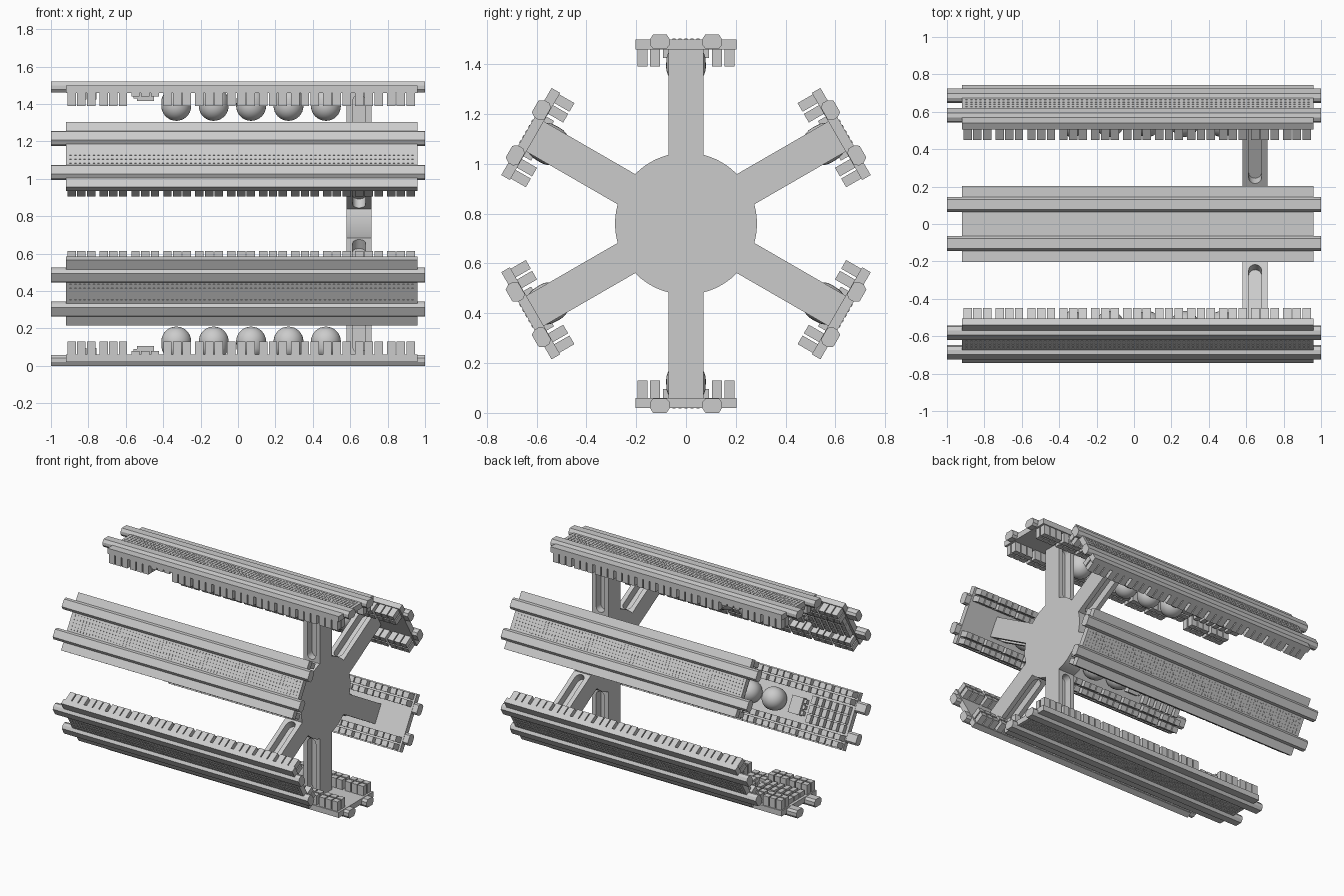
import bpy, bmesh, math
from mathutils import Matrix, Vector

if "Cube" in bpy.data.objects:
    bpy.data.objects.remove(bpy.data.objects["Cube"], do_unlink=True)

grey = bpy.data.materials.new("light_grey")
grey.use_nodes = True
colour = (0.6, 0.6, 0.6, 1)
grey.diffuse_color = colour
grey.node_tree.nodes["Principled BSDF"].inputs["Base Color"].default_value = colour

CENTRE = Vector((0, 0, 0.76))
X_MIN, X_MAX = -0.92, 0.96


def box(bm, x0, x1, y0, y1, z0, z1):
    size = Matrix.Diagonal((x1 - x0, y1 - y0, z1 - z0, 1))
    place = Matrix.Translation(((x0 + x1) / 2, (y0 + y1) / 2, (z0 + z1) / 2))
    bmesh.ops.create_cube(bm, size=1, matrix=place @ size)


def prism(bm, points, offset):
    """Extrude a closed outline along an offset."""
    face = bm.faces.new([bm.verts.new(p) for p in points])
    out = bmesh.ops.extrude_face_region(bm, geom=[face])
    moved = [v for v in out["geom"] if isinstance(v, bmesh.types.BMVert)]
    bmesh.ops.translate(bm, verts=moved, vec=offset)


def to_mesh(bm, name):
    bmesh.ops.recalc_face_normals(bm, faces=bm.faces)
    mesh = bpy.data.meshes.new(name)
    bm.to_mesh(mesh)
    bm.free()
    mesh.materials.append(grey)
    return mesh


def add(name, mesh, angle=0):
    ob = bpy.data.objects.new(name, mesh)
    bpy.context.collection.objects.link(ob)
    ob.matrix_world = Matrix.Translation(CENTRE) @ Matrix.Rotation(angle, 4, 'X')
    return ob


# Deck with two rails running past its ends
bm = bmesh.new()
box(bm, X_MIN, X_MAX, -0.202, 0.202, 0.70, 0.74)
for side in (-1, 1):
    outline = [(-0.04, 0.74), (-0.027, 0.76), (0.027, 0.76),
               (0.04, 0.74), (0.04, 0.718), (0.027, 0.702), (-0.027, 0.702), (-0.04, 0.718)]
    prism(bm, [(-1, side * 0.105 + y, z) for y, z in outline], (2, 0, 0))
deck = to_mesh(bm, "deck")

# Fine grip studs between the rails
bm = bmesh.new()
for i in range(75):
    for j in range(5):
        x, y = X_MIN + 0.02 + i * 0.0247, (j - 2) * 0.024
        box(bm, x, x + 0.011, y - 0.006, y + 0.006, 0.739, 0.743)
studs = to_mesh(bm, "grip_studs")


# Twin rows of teeth under each edge, in groups of three
def make_teeth(short_group):
    bm = bmesh.new()
    for group in range(11):
        low = 0.68 if group == short_group else 0.63
        for tooth in range(3):
            x = X_MIN + 0.008 + group * 0.1708 + tooth * 0.052
            for side in (-1, 1):
                for y in (0.125, 0.175):
                    box(bm, x, x + 0.045, side * y - 0.02, side * y + 0.02, low, 0.705)
    return to_mesh(bm, "teeth")


teeth = make_teeth(None)
notched_teeth = make_teeth(2)

# Cross slats and a small block at the open end
bm = bmesh.new()
for i in range(6):
    x = -0.90 + i * 0.054
    for y in (-0.064, 0, 0.064):
        box(bm, x, x + 0.035, y - 0.028, y + 0.028, 0.665, 0.705)
box(bm, -0.54, -0.45, -0.06, 0.06, 0.655, 0.705)
for y in (-0.04, 0, 0.04):
    box(bm, -0.56, -0.53, y - 0.014, y + 0.014, 0.67, 0.705)
slats = to_mesh(bm, "slats")

# Round-ended knobs under the deck
bm = bmesh.new()
for i in range(5):
    place = Matrix.Translation((-0.33 + i * 0.2, 0, 0.63))
    ball = bmesh.ops.create_uvsphere(bm, u_segments=32, v_segments=16, radius=0.08, matrix=place)
    for v in ball["verts"]:
        if v.co.z > 0.635:
            v.co.z = min(v.co.z + 0.02, 0.705)
knobs = to_mesh(bm, "knobs")

# Spoke with a round-ended pocket in each side
bm = bmesh.new()
box(bm, 0.58, 0.715, -0.07, 0.07, 0.27, 0.705)
spoke_ob = add("spoke_base", to_mesh(bm, "spoke_base"))
bm = bmesh.new()
MID, RAD = 0.6475, 0.034
ends = [(0.655, 0), (0.325, math.pi)]
slot = [(MID + RAD * math.cos(a + i * math.pi / 12), RAD * math.sin(a + i * math.pi / 12) + z)
        for z, a in ends for i in range(13)]
for y in (-0.1, 0.015):
    prism(bm, [(x, y, z) for x, z in slot], (0, 0.085, 0))
cutter = add("pocket_cutter", to_mesh(bm, "pocket_cutter"))
cutter.hide_render = True
cut = spoke_ob.modifiers.new("pockets", 'BOOLEAN')
cut.operation, cut.object, cut.solver = 'DIFFERENCE', cutter, 'EXACT'
bpy.context.view_layer.update()
spoke = bpy.data.meshes.new_from_object(
    spoke_ob.evaluated_get(bpy.context.evaluated_depsgraph_get()))
bpy.data.objects.remove(spoke_ob)
bpy.data.objects.remove(cutter)

# Hub
bm = bmesh.new()
place = Matrix.Translation((MID, 0, 0)) @ Matrix.Rotation(math.pi / 2, 4, 'Y')
bmesh.ops.create_cone(bm, cap_ends=True, segments=72, radius1=0.285, radius2=0.285,
                      depth=0.135, matrix=place)
hub = to_mesh(bm, "hub")

# Smooth the round parts, keeping edges sharp
for mesh in (knobs, spoke, hub):
    mesh.shade_smooth()
    mesh.set_sharp_from_angle(angle=math.radians(35))

# Six arms around the hub
add("hub", hub)
for k in range(6):
    angle = k * math.pi / 3
    add("spoke", spoke, angle)
    add("track_deck", deck, angle)
    add("grip_studs", studs, angle)
    add("track_teeth", notched_teeth if k % 3 == 0 else teeth, angle)
    add("cross_slats", slats, angle)
    add("knobs", knobs, angle)
